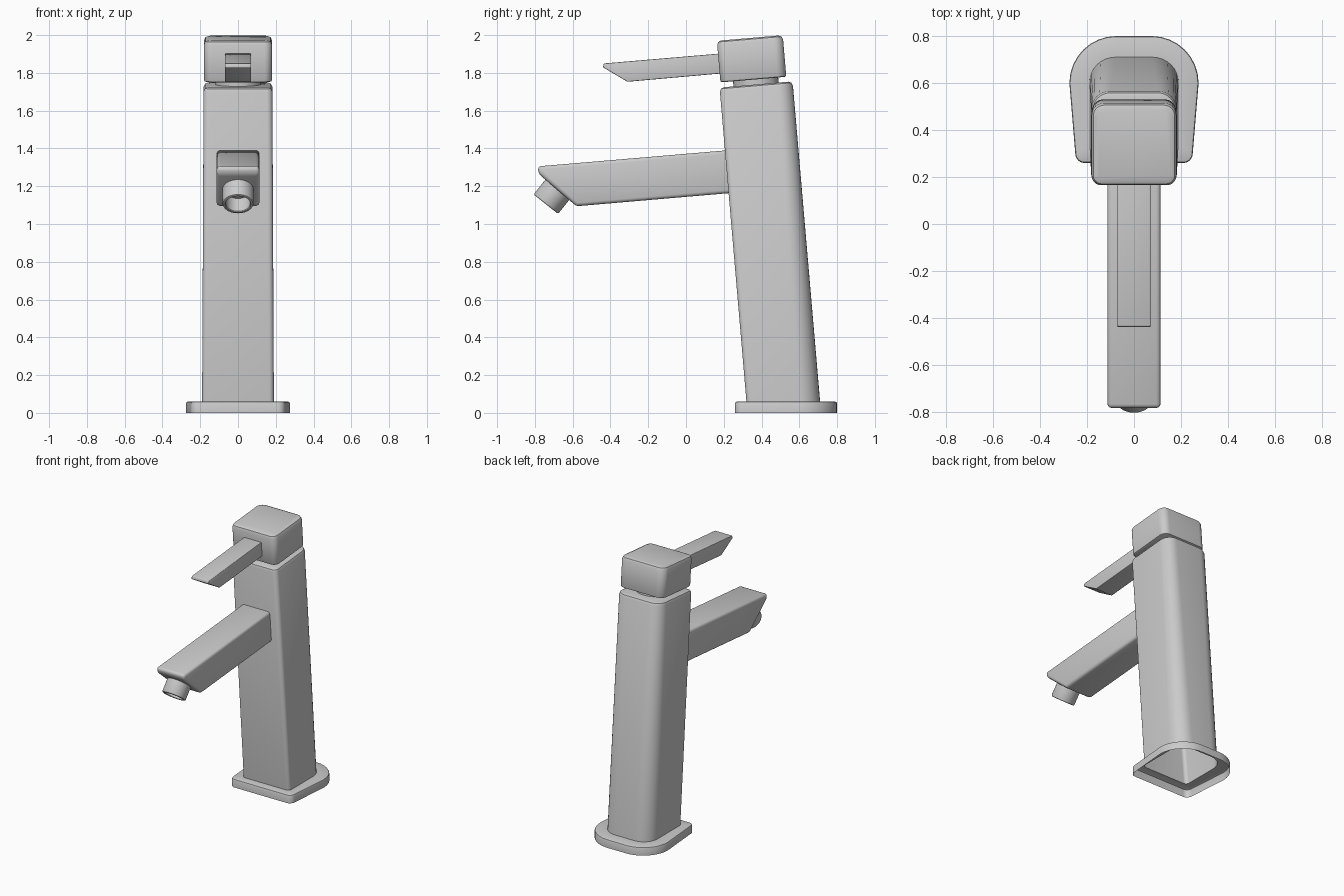
import bpy, bmesh, math
from mathutils import Vector

if "Cube" in bpy.data.objects:
    bpy.data.objects.remove(bpy.data.objects["Cube"])

T = math.radians(4.9)            # lean of the whole tap
S, C = math.sin(T), math.cos(T)


def lean(x, v, w):
    """Leaning frame: x across, v front to back, w along the body axis."""
    return Vector((x, 0.52 + v * C - w * S, v * S + w * C))


def section(wf, wb, y0, y1, rf, rb, n=8):
    """Rounded outline with separate front/back half widths and radii."""
    pts = []
    for sx, y, w, r, a0 in ((1, y0, wf, rf, -90), (1, y1, wb, rb, 0),
                            (-1, y1, wb, rb, 90), (-1, y0, wf, rf, 180)):
        cy = y + r if y == y0 else y - r
        for i in range(n + 1):
            a = math.radians(a0 + 90 * i / n)
            pts.append((sx * (w - r) + r * math.cos(a), cy + r * math.sin(a)))
    return pts


def finish(name, bm, angle=35):
    bmesh.ops.recalc_face_normals(bm, faces=bm.faces)
    me = bpy.data.meshes.new(name)
    bm.to_mesh(me)
    bm.free()
    ob = bpy.data.objects.new(name, me)
    bpy.context.collection.objects.link(ob)
    bpy.ops.object.select_all(action='DESELECT')
    ob.select_set(True)
    bpy.context.view_layer.objects.active = ob
    bpy.ops.object.shade_smooth_by_angle(angle=math.radians(angle))
    return ob


def loft(name, rings, cap_start=False, cap_end=False):
    bm = bmesh.new()
    rows = [[bm.verts.new(p) for p in ring] for ring in rings]
    n = len(rows[0])
    for a, b in zip(rows, rows[1:]):
        for i in range(n):
            j = (i + 1) % n
            bm.faces.new((a[i], a[j], b[j], b[i]))
    if cap_start:
        bm.faces.new(rows[0][::-1])
    if cap_end:
        bm.faces.new(rows[-1])
    return finish(name, bm)


def bar(name, profile, half, bevel):
    """Side profile (y, z) extruded across x, with softened edges."""
    bm = bmesh.new()
    f = bm.faces.new([bm.verts.new((-half, y, z)) for y, z in profile])
    ext = bmesh.ops.extrude_face_region(bm, geom=[f])
    bmesh.ops.translate(bm, vec=(2 * half, 0, 0),
                        verts=[g for g in ext['geom'] if isinstance(g, bmesh.types.BMVert)])
    bmesh.ops.recalc_face_normals(bm, faces=bm.faces)
    bmesh.ops.bevel(bm, geom=bm.edges[:], offset=bevel, segments=3,
                    profile=0.5, affect='EDGES')
    return finish(name, bm)


def circle(center, u, v, r, n=40):
    return [center + r * (math.cos(2 * math.pi * i / n) * u + math.sin(2 * math.pi * i / n) * v)
            for i in range(n)]


# Base flange: open underneath, its top plate runs in to the body
foot = [(x, y, 0.06) for x, y in section(0.19, 0.19, 0.32, 0.71, 0.025, 0.11)]


def flange(inset, z):
    i = inset
    return [(x, y, z) for x, y in section(0.25 - i, 0.275 - i, 0.26 + i, 0.80 - i,
                                          0.04 - i, 0.20 - i)]


loft("base_flange", [flange(0, 0), flange(0, 0.05), flange(0.003, 0.057),
                     flange(0.01, 0.06), foot])


# Leaning hollow body with a softened top edge
def body_ring(inset, w):
    i = inset
    return [lean(x, v, w) for x, v in section(0.182 - i, 0.182 - i, -0.194 + i, 0.194 - i,
                                              0.03 - i * 0.6, 0.08 - i)]


loft("body", [foot, body_ring(0, 1.722), body_ring(0.007, 1.738), body_ring(0.023, 1.745)],
     cap_end=True)

# Neck between body and head
X, E = Vector((1, 0, 0)), Vector((0, C, S))
loft("neck", [circle(lean(0, 0, w), X, E, 0.12) for w in (1.735, 1.785)])


# Head block
def head_ring(inset, w):
    i = inset
    return [lean(x, v, w) for x, v in section(0.18 - i, 0.18 - i, -0.187 + i, 0.163 - i,
                                              0.04 - i * 0.6, 0.05 - i * 0.6)]


loft("head", [head_ring(0.01, 1.772), head_ring(0.003, 1.775), head_ring(0, 1.782),
              head_ring(0, 1.970), head_ring(0.007, 1.986), head_ring(0.023, 1.993)],
     cap_start=True, cap_end=True)

# Lever handle and spout
bar("lever", [(0.21, 1.905), (-0.435, 1.85), (-0.44, 1.83), (-0.31, 1.753), (0.22, 1.80)],
    0.07, 0.004)
bar("spout", [(0.24, 1.392), (-0.785, 1.305), (-0.78, 1.265), (-0.58, 1.094), (0.26, 1.166)],
    0.113, 0.018)

# Nozzle: hollow round outlet square to the slanted spout end
axis = Vector((0, -0.62, -0.78)).normalized()
side = axis.cross(X)
tip = Vector((0, -0.742, 1.105))
loft("nozzle", [circle(tip + axis * s, X, side, r) for r, s in
                ((0.083, -0.13), (0.083, -0.008), (0.080, -0.002), (0.075, 0),
                 (0.068, 0), (0.065, -0.004), (0.065, -0.09))], cap_end=True)
